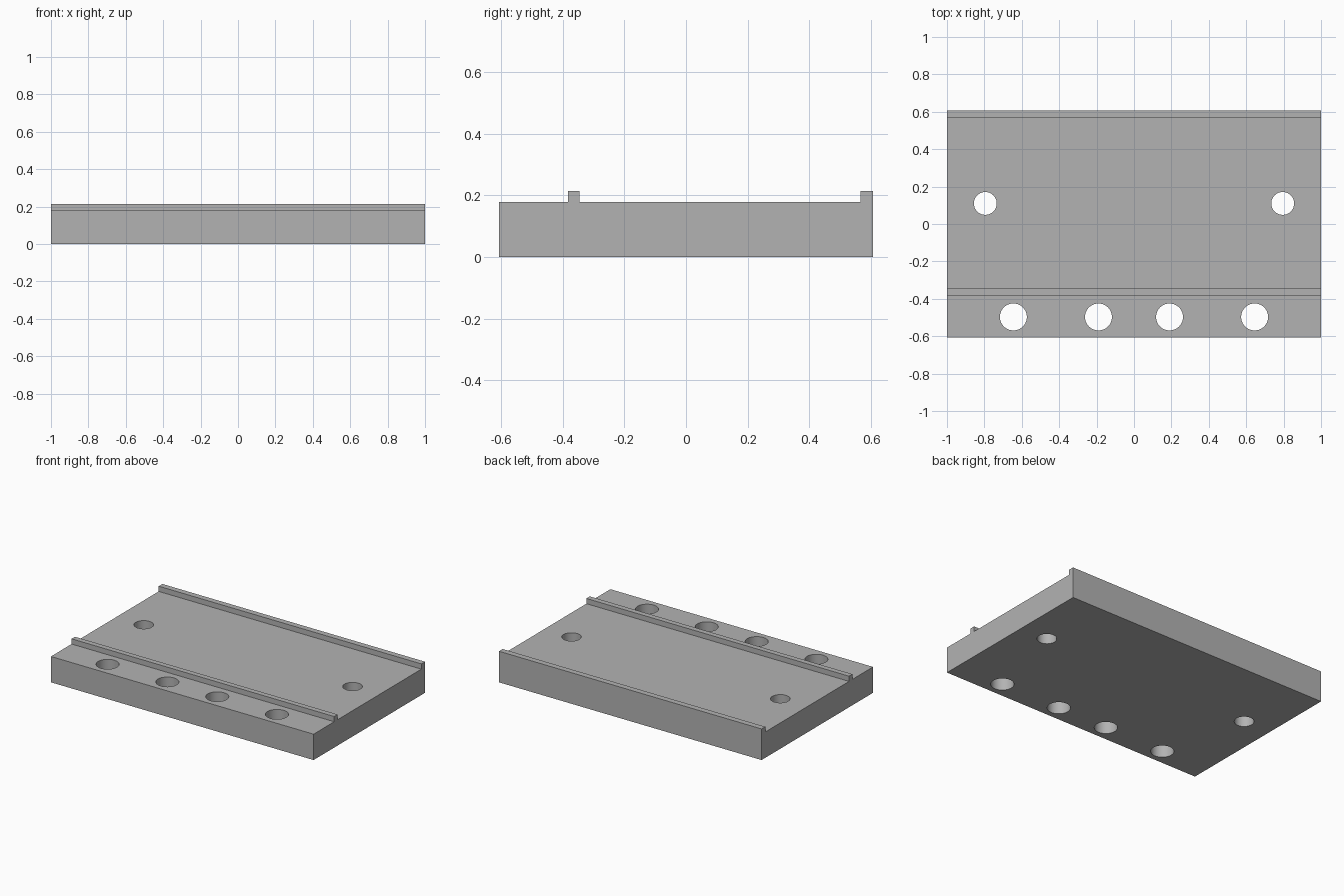
import bpy, bmesh

cube = bpy.data.objects.get("Cube")
if cube:
    bpy.data.objects.remove(cube, do_unlink=True)

grey = bpy.data.materials.new("plain grey")
grey.use_nodes = True
colour = (0.45, 0.45, 0.45, 1)
grey.diffuse_color = colour
grey.node_tree.nodes["Principled BSDF"].inputs["Base Color"].default_value = colour

HALF_DEPTH = 0.606
TOP = 0.178
RIDGE = 0.214


def finish(name, bm):
    bmesh.ops.recalc_face_normals(bm, faces=bm.faces)
    mesh = bpy.data.meshes.new(name)
    bm.to_mesh(mesh)
    bm.free()
    mesh.materials.append(grey)
    obj = bpy.data.objects.new(name, mesh)
    bpy.context.collection.objects.link(obj)
    return obj


# Plate with both ridges: one side profile swept across the width
profile = [
    (-HALF_DEPTH, 0), (HALF_DEPTH, 0), (HALF_DEPTH, RIDGE), (0.566, RIDGE),
    (0.566, TOP), (-0.345, TOP), (-0.345, RIDGE), (-0.382, RIDGE),
    (-0.382, TOP), (-HALF_DEPTH, TOP),
]
bm = bmesh.new()
face = bm.faces.new([bm.verts.new((-1, y, z)) for y, z in profile])
swept = bmesh.ops.extrude_face_region(bm, geom=[face])["geom"]
bmesh.ops.translate(bm, vec=(2, 0, 0),
                    verts=[v for v in swept if isinstance(v, bmesh.types.BMVert)])
plate = finish("ridged_plate", bm)

# Drills for the mirrored pairs of through holes: x, y, radius
bm = bmesh.new()
for x, y, radius in [(0.645, -0.497, 0.072), (0.19, -0.497, 0.072), (0.795, 0.11, 0.061)]:
    for side in (-1, 1):
        drill = bmesh.ops.create_cone(bm, cap_ends=True, segments=64,
                                      radius1=radius, radius2=radius, depth=1)
        bmesh.ops.translate(bm, vec=(side * x, y, 0), verts=drill["verts"])
drills = finish("hole_drills", bm)
drills.hide_render = True

# Cut the holes, then drop the drills
cut = plate.modifiers.new("holes", "BOOLEAN")
cut.operation = "DIFFERENCE"
cut.solver = "EXACT"
cut.object = drills
bpy.ops.object.select_all(action="DESELECT")
plate.select_set(True)
bpy.context.view_layer.objects.active = plate
bpy.ops.object.modifier_apply(modifier=cut.name)
bpy.data.objects.remove(drills, do_unlink=True)

# Smooth hole walls, sharp edges elsewhere
bpy.ops.object.shade_smooth_by_angle()
